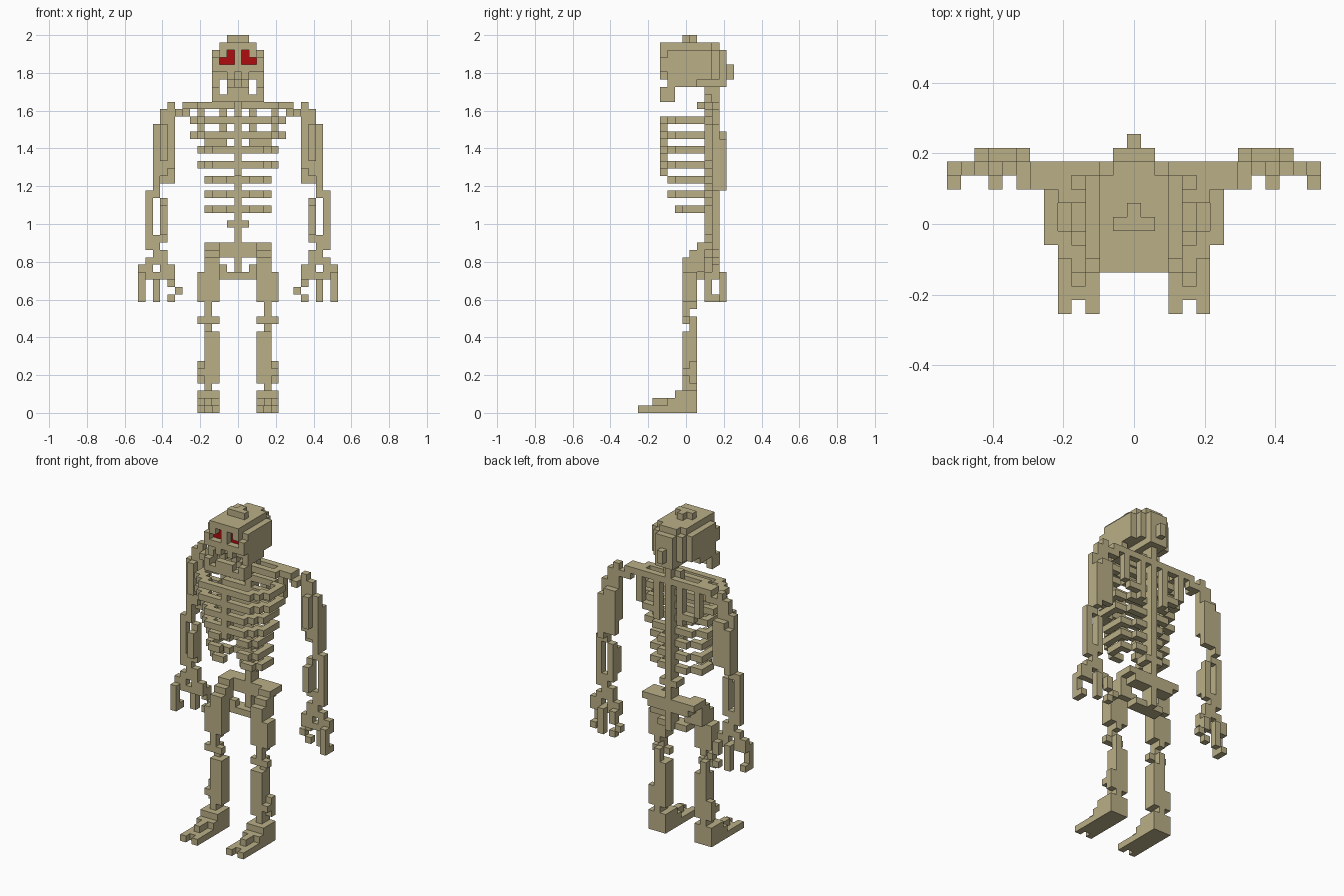
import bpy, bmesh

cube = bpy.data.objects.get("Cube")
if cube:
    bpy.data.objects.remove(cube, do_unlink=True)

V = 2 / 51  # edge of one block


def material(name, rgb):
    m = bpy.data.materials.new(name)
    m.use_nodes = True
    m.diffuse_color = (*rgb, 1)
    m.node_tree.nodes["Principled BSDF"].inputs["Base Color"].default_value = (*rgb, 1)
    return m


BONE = material("bone", (0.49, 0.43, 0.245))
RED = material("eye red", (0.42, 0.004, 0.005))

AXES = [(0, 1, 2), (1, 2, 0), (2, 0, 1)]


def cells(boxes):
    """Block indices covered by inclusive ranges (x0, x1, y0, y1, z0, z1)."""
    return {(i, j, k) for a, b, c, d, e, f in boxes
            for i in range(a, b + 1) for j in range(c, d + 1) for k in range(e, f + 1)}


def flip(s):
    return {(-i, j, k) for i, j, k in s}


def build(name, s, mat=BONE):
    """Outer skin of a set of blocks, with flat areas merged."""
    bm = bmesh.new()
    verts = {}

    def vert(p):
        if p not in verts:
            verts[p] = bm.verts.new(((p[0] - 0.5) * V, (p[1] - 0.5) * V, p[2] * V))
        return verts[p]

    for c in sorted(s):
        for a, u, w in AXES:
            for side in (0, 1):
                n = list(c)
                n[a] += 1 if side else -1
                if tuple(n) in s:
                    continue
                quad = []
                for du, dw in ((0, 0), (1, 0), (1, 1), (0, 1)):
                    p = list(c)
                    p[a] += side
                    p[u] += du
                    p[w] += dw
                    quad.append(vert(tuple(p)))
                bm.faces.new(quad if side else quad[::-1])
    bmesh.ops.dissolve_limit(bm, angle_limit=0.01, verts=bm.verts[:], edges=bm.edges[:])
    me = bpy.data.meshes.new(name)
    bm.to_mesh(me)
    bm.free()
    me.materials.append(mat)
    ob = bpy.data.objects.new(name, me)
    bpy.context.collection.objects.link(ob)


def pair(name, boxes, mat=BONE):
    s = cells(boxes)
    build("left_" + name, s, mat)
    build("right_" + name, flip(s), mat)


def both(boxes):
    s = cells(boxes)
    return s | flip(s)


# Feet: heel, arch and two toes
pair("foot", [(3, 5, -5, 1, 0, 0), (3, 3, -6, -6, 0, 0), (5, 5, -6, -6, 0, 0),
              (3, 5, -2, 1, 1, 1), (4, 4, -4, -3, 1, 1), (3, 5, -1, 1, 2, 2)])

# Shins with ankle and side knobs
pair("shin", [(4, 4, 0, 1, 3, 3), (3, 4, 0, 1, 4, 10), (5, 5, 1, 1, 4, 6),
              (5, 5, 0, 0, 5, 5), (4, 4, 1, 1, 11, 12)])
pair("kneecap", [(3, 5, 0, 0, 12, 12), (4, 4, 0, 0, 13, 13)])
pair("thigh", [(4, 4, 0, 1, 14, 14), (3, 5, 0, 1, 15, 18), (3, 4, 0, 1, 19, 20)])

# Pelvis: back plate, side wings and lower arch
build("pelvis", both([(-4, 4, 3, 4, 22, 22), (-3, 3, 3, 4, 21, 21), (3, 4, 2, 2, 21, 22),
                      (3, 4, 1, 1, 20, 21), (3, 4, 2, 2, 19, 20), (2, 2, 2, 2, 18, 19),
                      (0, 2, 2, 3, 18, 18), (0, 0, 3, 4, 18, 21)]))

# Spine and neck
build("spine", cells([(0, 0, 3, 4, 23, 43), (-1, 1, 3, 4, 25, 25), (-1, 1, 3, 3, 42, 42)]))

# Closed upper ribs joined by the breastbone
for n, (z, r) in enumerate([(39, 6), (37, 6), (35, 5), (33, 5)], 1):
    build(f"rib_{n}", both([(0, r - 2, 3, 3, z, z), (r - 1, r, 2, 2, z, z),
                            (r, r, -1, 1, z, z), (r - 1, r - 1, -2, -1, z, z),
                            (0, r - 2, -3, -3, z, z), (r - 2, r - 2, -2, -2, z, z)]))
build("breastbone", cells([(0, 0, -3, -3, 32, 39)]))

# Open lower ribs
for n, (z, front) in enumerate([(31, -2), (29, -2), (27, -1)], 5):
    build(f"rib_{n}", both([(0, 2, 3, 3, z, z), (3, 4, 2, 2, z, z),
                            (4, 4, front + 1, 1, z, z), (2, 3, front, front, z, z)]))

# Shoulder bar, collar bones and shoulder blades
build("shoulder_girdle", both([(0, 7, 4, 4, 41, 41), (5, 7, 3, 3, 41, 41), (0, 1, 3, 3, 41, 41),
                               (1, 5, 2, 2, 41, 41), (7, 7, 4, 4, 40, 40)]))
pair("shoulder_blade", [(2, 2, 4, 4, 35, 40), (5, 5, 4, 4, 37, 40), (2, 4, 4, 4, 36, 36)])

# Arms
pair("upper_arm", [(8, 8, 3, 4, 40, 40), (9, 9, 4, 4, 33, 41), (10, 10, 4, 4, 32, 40),
                   (10, 10, 3, 3, 34, 38), (11, 11, 4, 4, 30, 38), (9, 10, 5, 5, 31, 37),
                   (11, 11, 5, 5, 30, 36)])
pair("forearm", [(11, 11, 4, 4, 29, 29), (12, 12, 4, 4, 22, 29), (10, 10, 4, 4, 23, 28),
                 (10, 10, 3, 3, 24, 27), (11, 11, 4, 4, 21, 23)])

# Hands: ring shaped palm, two fingers and a thumb
pair("hand", [(10, 12, 4, 4, 20, 20), (10, 10, 4, 4, 21, 21), (12, 13, 4, 4, 18, 19),
              (9, 10, 4, 4, 18, 19), (11, 11, 4, 5, 18, 18),
              (13, 13, 3, 3, 15, 18), (13, 13, 4, 4, 15, 15), (11, 11, 5, 5, 15, 17),
              (9, 9, 5, 5, 17, 18), (8, 8, 5, 5, 16, 16), (9, 9, 5, 5, 15, 15)])

# Skull with sockets carved out of the face
sockets = both([(1, 1, -3, -2, 47, 48), (2, 2, -3, -2, 47, 47)])
skull = both([(-1, 1, 0, 0, 50, 50), (0, 0, 1, 1, 50, 50),
              (0, 2, -3, 3, 49, 49), (0, 1, 4, 4, 49, 49),
              (0, 3, -2, 3, 45, 48), (0, 2, -3, 4, 46, 48), (0, 2, 4, 4, 45, 45),
              (1, 1, -3, -3, 45, 45), (3, 3, -3, -3, 46, 47),
              (0, 1, 5, 5, 45, 48), (0, 0, 6, 6, 45, 46),
              (0, 1, 1, 5, 44, 44), (3, 3, -1, 1, 44, 44), (1, 1, -2, -2, 44, 44)])
build("skull", skull - sockets)
pair("eye", [(1, 1, -2, -2, 47, 48), (2, 2, -2, -2, 47, 47)], RED)

# Jaw with front teeth
build("jaw", both([(0, 2, -3, -3, 42, 42), (3, 3, -3, -2, 42, 43),
                   (3, 3, -2, -2, 44, 44), (0, 1, -3, -3, 43, 43)]))
